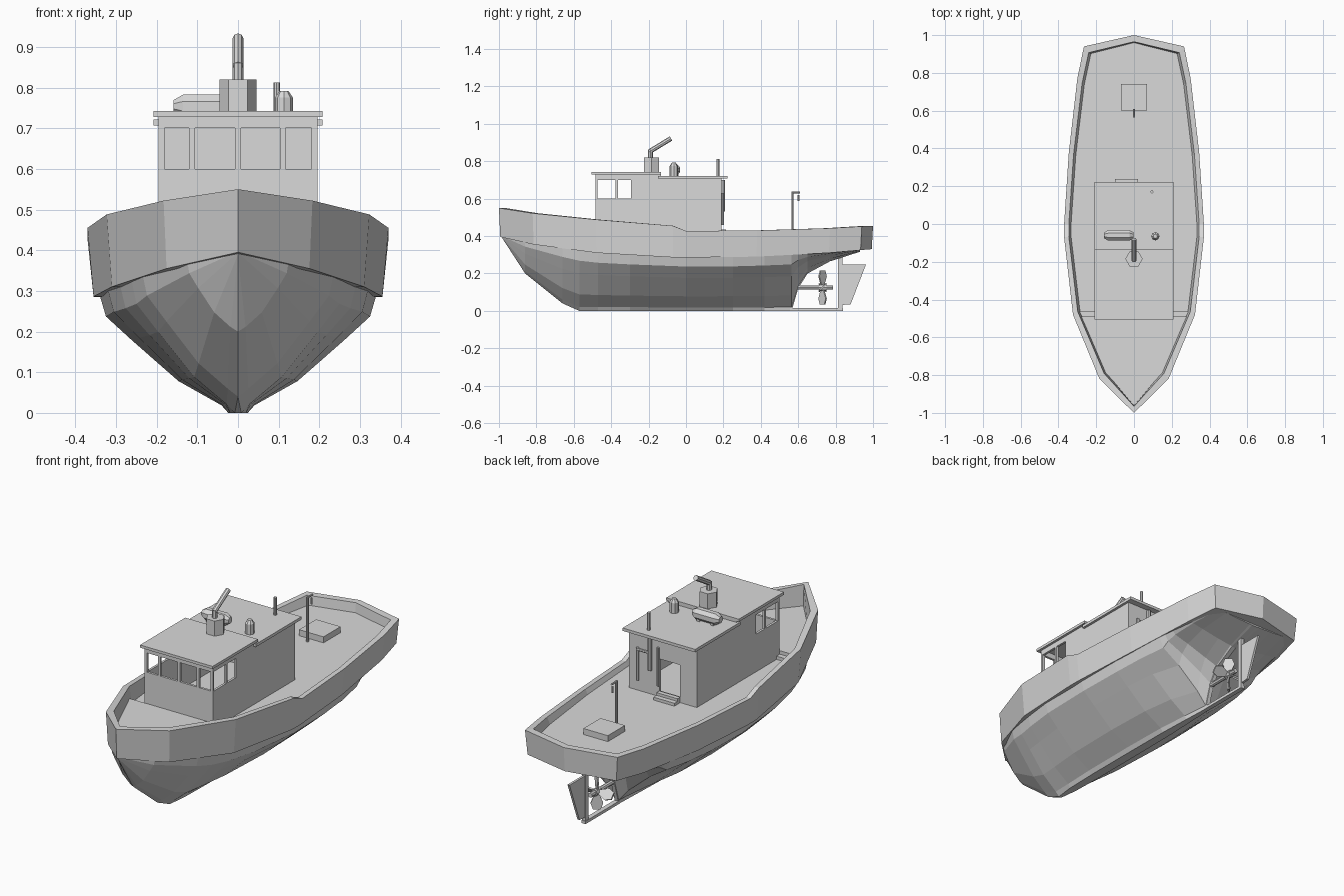
import bpy, bmesh, math
from mathutils import Vector, Matrix

cube = bpy.data.objects.get("Cube")
if cube:
    bpy.data.objects.remove(cube, do_unlink=True)

GREY = (0.7, 0.7, 0.7, 1)
paint = bpy.data.materials.new("plain_grey")
paint.use_nodes = True
paint.diffuse_color = GREY
paint.node_tree.nodes["Principled BSDF"].inputs["Base Color"].default_value = GREY


def finish(name, bm):
    bmesh.ops.remove_doubles(bm, verts=bm.verts, dist=0.0005)
    bmesh.ops.recalc_face_normals(bm, faces=bm.faces)
    mesh = bpy.data.meshes.new(name)
    bm.to_mesh(mesh)
    bm.free()
    mesh.materials.append(paint)
    ob = bpy.data.objects.new(name, mesh)
    bpy.context.collection.objects.link(ob)
    return ob


def box(name, x, y, z):
    bm = bmesh.new()
    bmesh.ops.create_cube(bm, size=1)
    for v in bm.verts:
        v.co = [(r[0] + r[1]) / 2 + c * (r[1] - r[0]) for r, c in zip((x, y, z), v.co)]
    return finish(name, bm)


def rod(name, a, b, r, sides=8, r2=None, turn=0):
    """Cylinder or cone from a to b; turn spins its sides about the axis."""
    a, b = Vector(a), Vector(b)
    aim = (b - a).to_track_quat('Z', 'Y').to_matrix().to_4x4()
    bm = bmesh.new()
    bmesh.ops.create_cone(bm, cap_ends=True, segments=sides, radius1=r,
                          radius2=r if r2 is None else r2, depth=(b - a).length,
                          matrix=Matrix.Translation((a + b) / 2) @ aim @ Matrix.Rotation(turn, 4, 'Z'))
    return finish(name, bm)


def mirrored_loft(name, rows, close=False):
    """Skin a grid of (x, y, z) rows and its mirror; close spans the first column too."""
    bm = bmesh.new()
    l, r = [[[bm.verts.new((s * x, y, z)) for x, y, z in row] for row in rows] for s in (1, -1)]
    for g in (l, r):
        for p, q in zip(g, g[1:]):
            for i in range(len(p) - 1):
                bm.faces.new((p[i], p[i + 1], q[i + 1], q[i]))
    for col in ((0, -1) if close else (-1,)):
        for i in range(len(rows) - 1):
            bm.faces.new((l[i][col], l[i + 1][col], r[i + 1][col], r[i][col]))
    bm.faces.new(l[-1] + r[-1][::-1])
    return finish(name, bm)


def plate(name, outline, thick):
    """Flat plate in the y-z plane, centred on x = 0."""
    bm = bmesh.new()
    face = bm.faces.new([bm.verts.new((-thick / 2, y, z)) for y, z in outline])
    new = bmesh.ops.extrude_face_region(bm, geom=[face])["geom"]
    bmesh.ops.translate(bm, vec=(thick, 0, 0), verts=[v for v in new if isinstance(v, bmesh.types.BMVert)])
    return finish(name, bm)


# Hull: y, half width, top, keel height, section sharpness, half keel width
stations = [(-.98, 0, .4, .385, 1, 0), (-.86, .125, .375, .2, .9, 0), (-.66, .235, .343, .04, 1.05, 0),
            (-.57, .262, .327, 0, 1.05, .008), (-.47, .29, .314, 0, 1.05, .02), (-.3, .32, .303, 0, 1, .024),
            (0, .34, .289, 0, 1, .024), (.25, .335, .29, 0, 1.05, .022), (.42, .325, .296, 0, 1.25, .016),
            (.565, .31, .303, 0, 1.9, .01), (.6, .305, .305, .12, 1.7, .01), (.65, .298, .308, .2, 1.5, .01),
            (.77, .278, .315, .265, 1.2, .012), (.93, .24, .33, .316, 1, .015)]
section = [(1, 1), (.955, .82), (.76, .61), (.43, .27), (.12, .065)]
hull = []
for y, w, top, low, k, keel in stations:
    row = [(max(w * fx ** k, keel), y, low + (top - low) * fz) for fx, fz in section]
    hull.append(row + [(keel, y, low)])
mirrored_loft("hull", hull)

# Bulwark with rim, inner wall and deck: y, half width, rim height, lower edge
DECK = .405
sheer = [(-1, 0, .55, .395), (-.82, .183, .522, .355), (-.48, .323, .488, .31), (-.07, .37, .455, .286),
         (0, .37, .427, .285), (.38, .345, .43, .29), (.77, .3, .442, .31), (.94, .265, .452, .325),
         (1, 0, .455, .33)]
bulwark = []
for y, w, top, low in sheer:
    inner = max(w - .025, 0)
    bulwark.append([(w * .96, y * .993, low), (w, y, top), (inner, y * .965, top),
                    (max(inner - .012, 0), y * .96, DECK)])
mirrored_loft("bulwark_and_deck", bulwark, close=True)

# Raised foredeck and the step up to it
fore = [(-.96, 0), (-.79, .158), (-.49, .288)]
mirrored_loft("foredeck", [[(x, y, .44), (x, y, DECK - .01)] for y, x in fore], close=True)
box("foredeck_step", (-.285, .285), (-.49, -.463), (DECK - .01, .422))

# Wheelhouse walls around the window and door openings
W, T, FRONT, BACK, BASE = .195, .012, -.485, .19, .4
SILL, HEAD, EAVE, LOW_EAVE = .6, .7, .73, .71
box("front_wall", (-W, W), (FRONT, FRONT + T), (BASE, SILL))
box("front_header", (-W, W), (FRONT, FRONT + T), (HEAD, EAVE))
for x in (-.188, -.113, 0, .11, .188):
    box("front_window_post", (x - .007, x + .007), (FRONT, FRONT + T), (SILL, HEAD))
for s in (-1, 1):
    wall = sorted((s * W, s * (W - T)))
    box("side_wall", wall, (-.295, BACK), (BASE, LOW_EAVE))
    box("side_lower_wall", wall, (FRONT, -.295), (BASE, SILL))
    box("side_header", wall, (FRONT, -.135), (HEAD, EAVE))
    for y in (-.479, -.37):
        box("side_window_post", wall, (y - .006, y + .006), (SILL, HEAD))
box("back_wall_right", (-W, -.1), (BACK - T, BACK), (BASE, LOW_EAVE))
box("back_wall_left", (.02, W), (BACK - T, BACK), (BASE, LOW_EAVE))
box("door_header", (-.1, .02), (BACK - T, BACK), (.6, LOW_EAVE))
box("door_sill", (-.1, .02), (BACK - T, BACK), (BASE, .43))
box("roof_riser", (-W, W), (-.147, -.135), (HEAD, EAVE))
box("front_roof", (-.208, .208), (-.505, -.135), (.728, .742))
box("back_roof", (-.208, .208), (-.15, .222), (.707, .722))

# Door steps, door rail and pipes on the back wall
box("upper_step", (-.1, .02), (BACK, .213), (BASE, .434))
box("lower_step", (-.1, .02), (.213, .238), (BASE, .42))
rod("door_rail", (.024, .195, .46), (.024, .195, .66), .006)
rod("wall_pipe", (.07, .197, .53), (.07, .197, .7), .011)
rod("wall_pipe_elbow", (.07, .197, .62), (.14, .197, .62), .007)
rod("wall_pipe_thin", (.14, .197, .46), (.14, .197, .63), .007)

# Funnel, exhaust pipe, air tank, vent and aerial on the roof
rod("funnel", (0, -.185, .74), (0, -.185, .82), .046, 6, turn=math.pi / 6)
rod("exhaust_pipe", (0, -.19, .81), (0, -.19, .86), .013)
rod("exhaust_outlet", (0, -.195, .852), (0, -.08, .922), .013)
FLAT = math.pi / 8
rod("tank", (-.135, -.06, .754), (-.025, -.06, .754), .031, turn=FLAT)
rod("tank_end", (-.135, -.06, .754), (-.158, -.06, .754), .031, r2=.017, turn=FLAT)
rod("tank_end", (-.025, -.06, .754), (-.002, -.06, .754), .031, r2=.017, turn=FLAT)
for x in (-.12, -.04):
    box("tank_foot", (x - .008, x + .008), (-.08, -.04), (.72, .74))
rod("vent", (.113, -.065, .72), (.113, -.065, .775), .022)
rod("vent_cap", (.113, -.065, .775), (.113, -.065, .792), .022, r2=.011)
rod("aerial", (.095, .17, .72), (.095, .17, .813), .008)

# Aft deck: hatch and lamp post
box("hatch", (-.07, .07), (.6, .74), (BASE, .436))
rod("lamp_post", (0, .569, BASE), (0, .569, .637), .006)
rod("lamp_arm", (0, .565, .633), (0, .61, .633), .005)
rod("lamp", (0, .602, .587), (0, .602, .62), .005)

# Stern gear: shoe, post, rudder, shaft and propeller
box("keel_shoe", (-.012, .012), (.555, .84), (0, .015))
box("stern_post", (-.01, .01), (.814, .836), (0, .31))
plate("rudder", [(.836, .032), (.88, .035), (.962, .247), (.836, .247)], .012)
rod("propeller_shaft", (0, .56, .125), (0, .785, .125), .012)
rod("propeller_hub", (0, .712, .125), (0, .752, .125), .018)
blade = [(-.006, 0), (-.03, .06), (-.018, .092), (.018, .092), (.03, .06), (.006, 0)]
for i in range(4):
    ob = plate("propeller_blade", blade, .008)
    ob.data.transform(Matrix.Rotation(.85, 4, 'Z'))
    ob.rotation_euler.y = i * math.pi / 2
    ob.location = (0, .73, .125)
